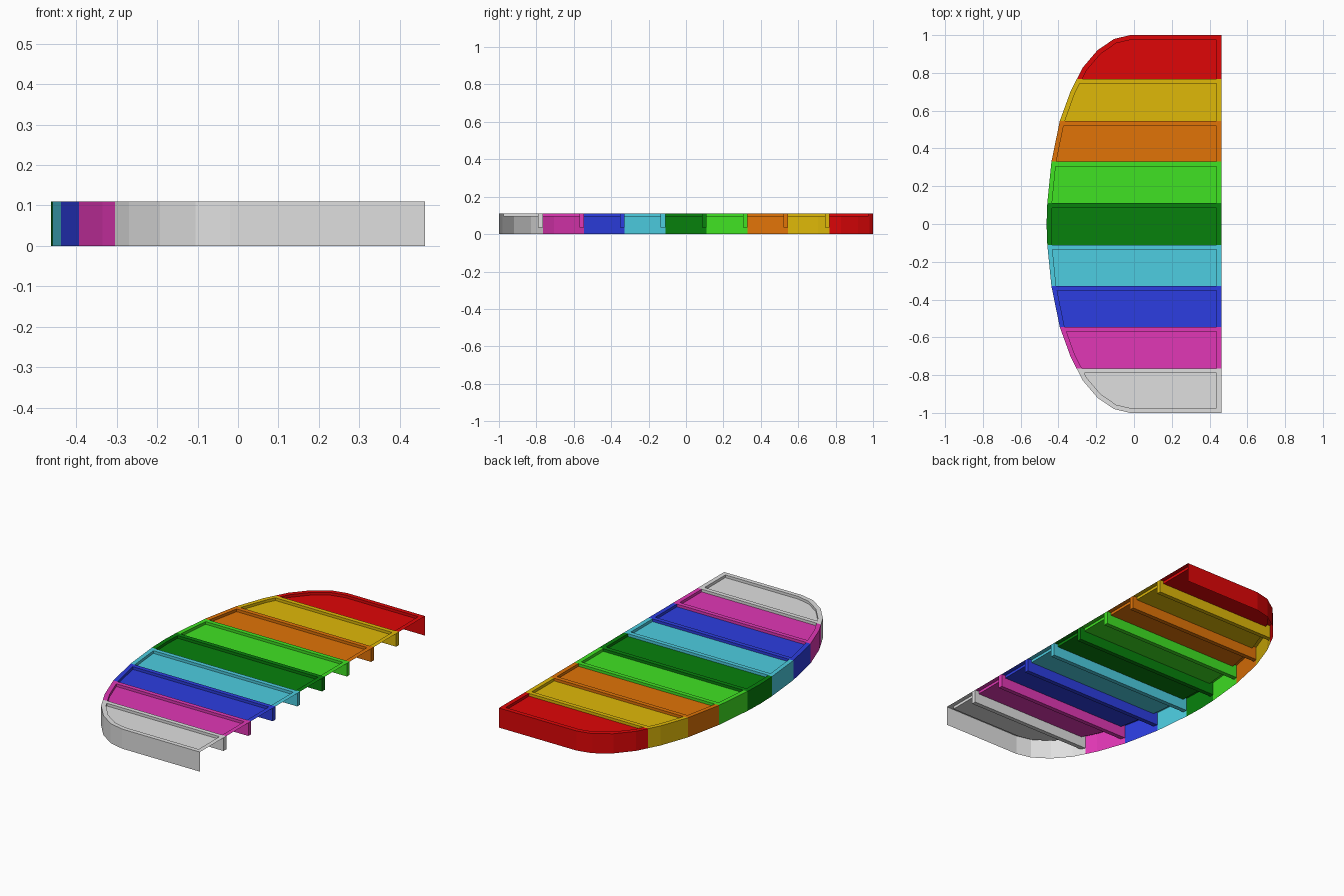
import bpy, bmesh
from mathutils import Vector

cube = bpy.data.objects.get("Cube")
if cube:
    bpy.data.objects.remove(cube)

TOP, FLOOR, RIB_BOTTOM = 0.11, 0.095, 0.036
LIP = 0.025
RIGHT = 0.463
INNER_RIGHT = RIGHT - LIP

# Half of the curved outline, from the centre to the straight back edge
half = [(-0.463, 0.0), (-0.459, 0.11), (-0.437, 0.33), (-0.393, 0.545), (-0.335, 0.705),
        (-0.27, 0.83), (-0.193, 0.92), (-0.105, 0.98), (-0.02, 1.0), (RIGHT, 1.0)]
outline = [Vector((x, -y)) for x, y in reversed(half[1:])] + [Vector(p) for p in half]


def inset(path, d):
    """Offset an open path inwards with mitred corners."""
    normals = []
    for a, b in zip(path, path[1:]):
        t = (b - a).normalized()
        normals.append(Vector((t.y, -t.x)))
    result = []
    for i, p in enumerate(path):
        n1 = normals[max(i - 1, 0)]
        n2 = normals[min(i, len(normals) - 1)]
        m = (n1 + n2).normalized()
        if m.x < 0 or m.dot(-p) < 0:
            m = -m
        result.append(p + m * (d / abs(m.dot(n1))))
    result[0].x = result[-1].x = INNER_RIGHT
    return result


def clip(path, low, high):
    """Part of a path with low <= y <= high, path running upwards in y."""
    eps = 1e-5
    result = []

    def put(p):
        if not result or (p - result[-1]).length > eps:
            result.append(p.copy())

    for a, b in zip(path, path[1:]):
        if low - eps <= a.y <= high + eps:
            put(a)
        for y in (low, high):
            if a.y + eps < y < b.y - eps:
                put(a.lerp(b, (y - a.y) / (b.y - a.y)))
    if low - eps <= path[-1].y <= high + eps:
        put(path[-1])
    return result


def face(bm, points, facing):
    f = bm.faces.new([bm.verts.new(p) for p in points])
    f.normal_update()
    if f.normal.dot(facing) < 0:
        f.normal_flip()


def flat(bm, points, z):
    clean = []
    for p in points:
        if all((p - q).length > 1e-5 for q in clean):
            clean.append(p)
    face(bm, [p.to_3d() + Vector((0, 0, z)) for p in clean], Vector((0, 0, 1)))


def walls(bm, points, z0, z1, centre, sign):
    """Vertical sheets along a path, facing away from (+1) or to (-1) a centre."""
    for a, b in zip(points, points[1:]):
        if (a - b).length > 1e-5:
            away = ((a + b) / 2 - centre).to_3d() * sign
            face(bm, [(a.x, a.y, z0), (b.x, b.y, z0), (b.x, b.y, z1), (a.x, a.y, z1)], away)


def finish(bm, name, material):
    bmesh.ops.remove_doubles(bm, verts=bm.verts, dist=1e-5)
    mesh = bpy.data.meshes.new(name)
    bm.to_mesh(mesh)
    bm.free()
    mesh.materials.append(material)
    bpy.context.collection.objects.link(bpy.data.objects.new(name, mesh))


def make_material(name, rgb):
    m = bpy.data.materials.new(name)
    m.use_nodes = True
    colour = tuple((c / 255) ** 2.2 for c in rgb) + (1.0,)
    m.diffuse_color = colour
    m.node_tree.nodes["Principled BSDF"].inputs["Base Color"].default_value = colour
    return m


# Segments from front to back
colours = [("light_grey", (222, 222, 222)), ("magenta", (224, 58, 180)),
           ("blue", (48, 64, 224)), ("cyan", (78, 204, 224)),
           ("dark_green", (16, 128, 20)), ("bright_green", (66, 225, 40)),
           ("orange", (224, 115, 16)), ("yellow", (222, 183, 17)), ("red", (222, 14, 16))]
inner = inset(outline, LIP)
edges = [-1, -0.765, -0.545, -0.328, -0.11, 0.11, 0.33, 0.545, 0.768, 1]

for i, (name, rgb) in enumerate(colours):
    material = make_material(name, rgb)
    y0, y1 = edges[i], edges[i + 1]
    yt = y1 - LIP
    yb = y0 + LIP if i == 0 else y0
    outer_path = clip(outline, y0, y1)
    inner_path = clip(inner, yb, yt)
    corner_low, corner_high = Vector((INNER_RIGHT, yb)), Vector((INNER_RIGHT, yt))

    # Tray: rim, recessed floor, step between them and curved outer wall
    bm = bmesh.new()
    flat(bm, outer_path + [Vector((RIGHT, y1)), Vector((RIGHT, yt)), corner_high]
         + inner_path[::-1], TOP)
    flat(bm, [corner_low, Vector((RIGHT, y0)), Vector((RIGHT, yt)), corner_high], TOP)
    flat(bm, inner_path + [corner_high, corner_low], FLOOR)
    middle = Vector((0.1, (y0 + y1) / 2))
    walls(bm, [corner_low, corner_high] + inner_path[::-1], FLOOR, TOP, middle, -1)
    walls(bm, outer_path, 0, TOP, Vector((0.1, 0)), 1)
    finish(bm, name + "_tray", material)

    # Rib hanging under the back edge of the tray
    if name != "red":
        left = clip(outline, yt, y1)
        ring = [left[0], Vector((RIGHT, yt)), Vector((RIGHT, y1)), left[-1]]
        bm = bmesh.new()
        walls(bm, ring, RIB_BOTTOM, TOP, Vector((0, (yt + y1) / 2)), 1)
        face(bm, [(p.x, p.y, RIB_BOTTOM) for p in ring], Vector((0, 0, -1)))
        finish(bm, name + "_rib", material)
